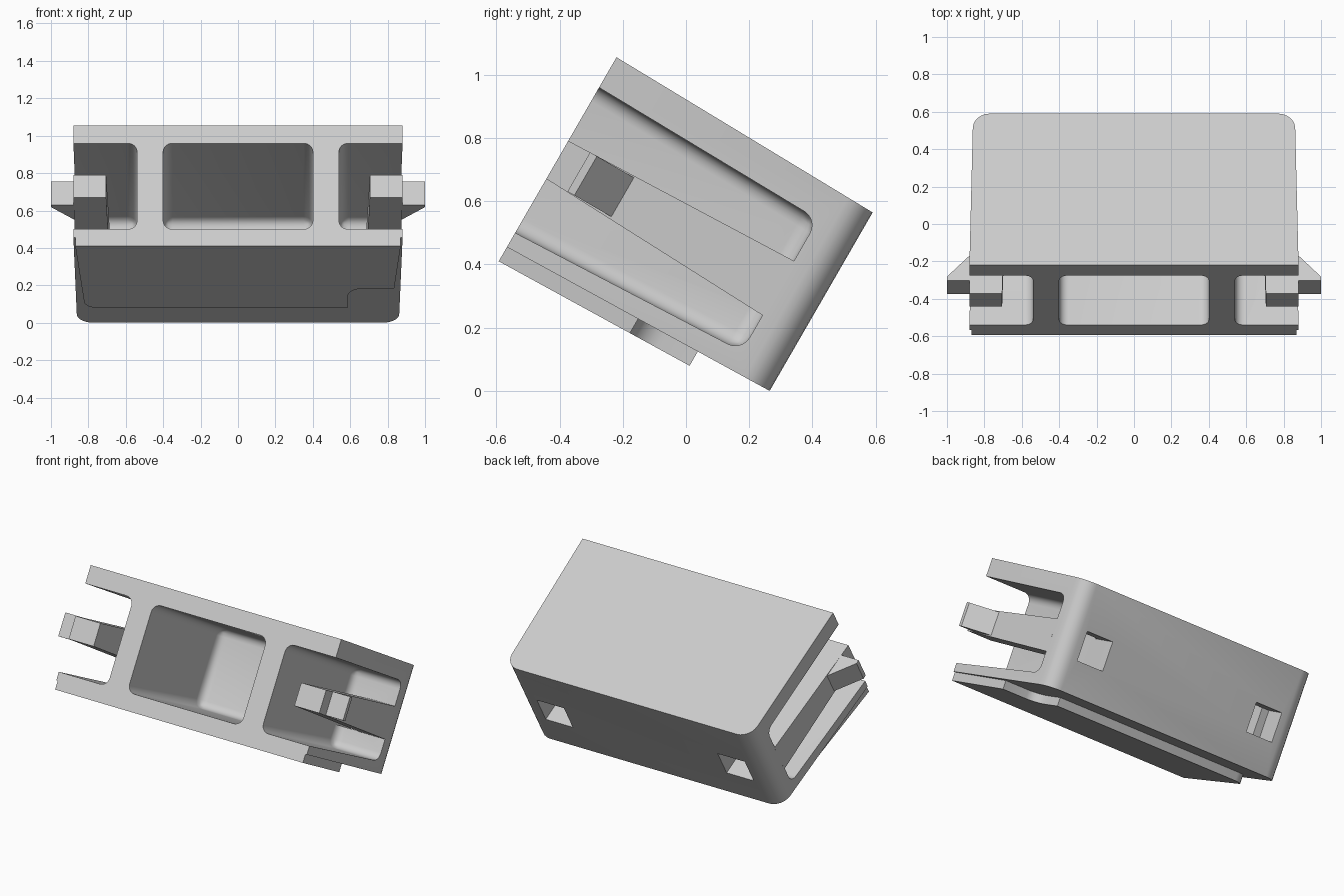
import bpy, bmesh, math
from mathutils import Matrix

if "Cube" in bpy.data.objects:
    bpy.data.objects.remove(bpy.data.objects["Cube"], do_unlink=True)

grey = bpy.data.materials.new("light_grey")
grey.use_nodes = True
grey.diffuse_color = (0.6, 0.6, 0.6, 1)
grey.node_tree.nodes["Principled BSDF"].inputs["Base Color"].default_value = (0.6, 0.6, 0.6, 1)

TILT = Matrix.Rotation(math.radians(-30), 4, 'X')
FRONT, BACK = -0.718, 0.229


def finish(bm, name):
    """Tilt the part into place and make an object of it."""
    bmesh.ops.recalc_face_normals(bm, faces=bm.faces)
    bm.transform(TILT)
    mesh = bpy.data.meshes.new(name)
    bm.to_mesh(mesh)
    bm.free()
    mesh.materials.append(grey)
    ob = bpy.data.objects.new(name, mesh)
    bpy.context.collection.objects.link(ob)
    return ob


def block(name, front, back, y0, y1, radius=0, pick=lambda e: True):
    """Tapered block; front and back are (x0, x1, z0, z1) rectangles."""
    bm = bmesh.new()
    rings = []
    for (x0, x1, z0, z1), y in ((front, y0), (back, y1)):
        corners = ((x0, z0), (x1, z0), (x1, z1), (x0, z1))
        rings.append([bm.verts.new((x, y, z)) for x, z in corners])
    a, b = rings
    bm.faces.new(a)
    bm.faces.new(b[::-1])
    for i in range(4):
        j = (i + 1) % 4
        bm.faces.new((a[i], b[i], b[j], a[j]))
    if radius:
        bmesh.ops.bevel(bm, geom=[e for e in bm.edges if pick(e)], offset=radius,
                        segments=6, profile=0.5, affect='EDGES')
    return finish(bm, name)


def prism(name, outline, low, high):
    """Outline in x, y with sloping bottom and top given as functions of y."""
    bm = bmesh.new()
    a = [bm.verts.new((x, y, low(y))) for x, y in outline]
    b = [bm.verts.new((x, y, high(y))) for x, y in outline]
    bm.faces.new(a)
    bm.faces.new(b[::-1])
    for i in range(len(a)):
        j = (i + 1) % len(a)
        bm.faces.new((a[i], b[i], b[j], a[j]))
    return finish(bm, name)


def mirrored(x0, x1, side):
    return tuple(sorted((x0 * side, x1 * side)))


def cut(ob, cutter):
    mod = ob.modifiers.new("cut", 'BOOLEAN')
    mod.operation = 'DIFFERENCE'
    mod.solver = 'EXACT'
    mod.object = cutter
    bpy.context.view_layer.objects.active = ob
    bpy.ops.object.modifier_apply(modifier=mod.name)
    bpy.data.objects.remove(cutter, do_unlink=True)


def back_upright(e):
    p, q = (v.co for v in e.verts)
    return min(p.y, q.y) > 0 and abs(p.x - q.x) < 0.01


# Housing with rounded rear corners
body = block("housing", (-0.88, 0.88, 0.111, 0.804), (-0.86, 0.86, 0.1325, 0.784),
             FRONT, BACK, 0.09, back_upright)

# Central pocket
cut(body, block("pocket_cutter", (-0.4, 0.4, 0.151, 0.699), (-0.4, 0.4, 0.197, 0.678),
                -1.0, 0.09, 0.05))

parts = [body]
for side, label in ((1, "left"), (-1, "right")):
    # Open side recess and the window through the rear wall
    span = mirrored(0.54, 1.4, side)
    cut(body, block("recess_cutter", span + (0.151, 0.699), span + (0.197, 0.678),
                    -1.0, 0.09, 0.05))
    span = mirrored(0.54, 0.73, side)
    cut(body, block("window_cutter", span + (0.33, 0.51), span + (0.33, 0.51),
                    0.0, 0.4))
    # Springy latch arm
    parts.append(block(label + "_latch_arm",
                       mirrored(0.705, 0.88, side) + (0.36, 0.499),
                       mirrored(0.68, 0.863, side) + (0.328, 0.527), FRONT, 0.095))
    # Hook on the latch arm
    outline = ((0.86, -0.64), (1.0, -0.64), (1.0, -0.615), (0.875, -0.48), (0.86, -0.48))
    parts.append(prism(label + "_latch_hook", [(x * side, y) for x, y in outline],
                       lambda y: 0.359, lambda y: 0.502))


# Base plate with rounded corner and a notch on one side
def underside(y):
    return 0.111 + 0.0227 * (y - FRONT)


def arc(cx, cy, rx, ry, start, end, steps=6):
    angles = [math.radians(start + (end - start) * i / steps) for i in range(steps + 1)]
    return [(cx + rx * math.cos(t), cy + ry * math.sin(t)) for t in angles]


plate = [(-0.87, FRONT)]
plate += arc(-0.75, -0.1, 0.073, 0.07, 180, 90)
plate += [(0.585, -0.03)]
plate += arc(0.665, -0.15, 0.08, 0.095, 180, 270)
plate += [(0.835, -0.245), (0.87, FRONT)]
parts.append(prism("base_plate", plate, lambda y: underside(y) - 0.052,
                   lambda y: underside(y) + 0.004))

# Smooth shading with sharp edges kept
bpy.ops.object.select_all(action='DESELECT')
for ob in parts:
    ob.select_set(True)
bpy.context.view_layer.objects.active = body
bpy.ops.object.shade_smooth_by_angle(angle=math.radians(30))
